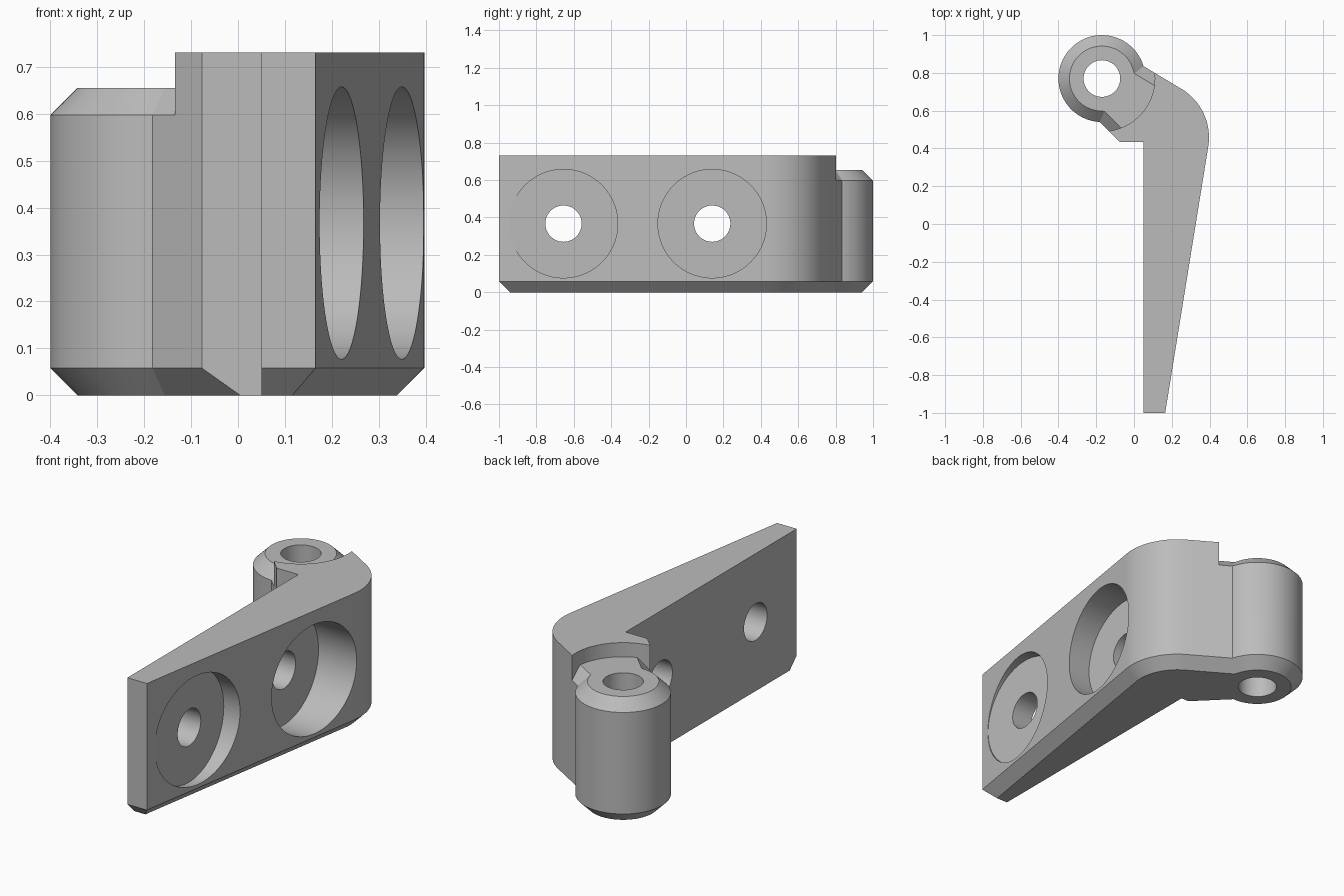
import bpy, bmesh, math
from mathutils import Vector, Matrix

cube = bpy.data.objects.get("Cube")
if cube:
    bpy.data.objects.remove(cube)

HEIGHT, CAP, BEVEL = 0.73, 0.655, 0.058
PIN = Vector((-0.17, 0.77))

grey = bpy.data.materials.new("satin grey")
grey.use_nodes = True
colour = (0.5, 0.5, 0.5, 1)
grey.diffuse_color = colour
grey.node_tree.nodes["Principled BSDF"].inputs["Base Color"].default_value = colour


def arc(centre, radius, start, end, steps):
    angles = [math.radians(start + (end - start) * i / steps) for i in range(steps + 1)]
    return [Vector(centre) + radius * Vector((math.cos(a), math.sin(a))) for a in angles]


def inset(points, bevelled, distance):
    """Move each bevelled edge of a counter-clockwise outline inwards."""
    result = []
    for i, p in enumerate(points):
        before, after = points[i - 1], points[(i + 1) % len(points)]
        d1, d2 = (p - before).normalized(), (after - p).normalized()
        n1, n2 = Vector((-d1.y, d1.x)), Vector((-d2.y, d2.x))
        s1, s2 = distance * bevelled[i - 1], distance * bevelled[i]
        det = n1.x * n2.y - n1.y * n2.x
        if abs(det) < 1e-5:
            result.append(p + n1 * s1)
        else:
            result.append(p + Vector((s1 * n2.y - s2 * n1.y, s2 * n1.x - s1 * n2.x)) / det)
    return result


def finish(name, bm):
    bmesh.ops.recalc_face_normals(bm, faces=bm.faces)
    mesh = bpy.data.meshes.new(name)
    bm.to_mesh(mesh)
    bm.free()
    mesh.materials.append(grey)
    obj = bpy.data.objects.new(name, mesh)
    bpy.context.collection.objects.link(obj)
    return obj


def loft(name, layers):
    """Join matching outlines given as (points, z), and cap both ends."""
    bm = bmesh.new()
    rings = [[bm.verts.new((p.x, p.y, z)) for p in pts] for pts, z in layers]
    for low, high in zip(rings, rings[1:]):
        for i in range(len(low)):
            j = (i + 1) % len(low)
            bm.faces.new((low[i], low[j], high[j], high[i]))
    bm.faces.new(rings[0][::-1])
    bm.faces.new(rings[-1])
    return finish(name, bm)


def cylinder(name, radius, start, length, axis):
    bm = bmesh.new()
    turn = Matrix.Rotation(math.pi / 2, 4, "Y") if axis == "X" else Matrix()
    step = Vector((length / 2, 0, 0)) if axis == "X" else Vector((0, 0, length / 2))
    bmesh.ops.create_cone(bm, cap_ends=True, segments=96, radius1=radius, radius2=radius,
                          depth=length, matrix=Matrix.Translation(Vector(start) + step) @ turn)
    return finish(name, bm)


def cut(target, cutter):
    cutter.hide_render = True
    mod = target.modifiers.new("cut", "BOOLEAN")
    mod.operation, mod.solver, mod.object = "DIFFERENCE", "EXACT", cutter
    bpy.context.view_layer.objects.active = target
    bpy.ops.object.modifier_apply(modifier=mod.name)
    bpy.data.objects.remove(cutter)


# Plan outline: tapered arm, rounded elbow, neck, hinge barrel
barrel = arc(PIN, 0.23, 16.5, 267, 64)
elbow = arc((0.097, 0.458), 0.30, -9.2, 59.2, 24)
outline = ([Vector((0.05, -1)), Vector((0.165, -1))] + elbow + barrel
           + [Vector((-0.077, 0.435)), Vector((0.05, 0.435))])
bevelled = [1] * (len(outline) - 2) + [0, 0]

# Full-height body with a bevelled underside
body = loft("hinge_bracket", [(inset(outline, bevelled, BEVEL), 0),
                              (outline, BEVEL), (outline, HEIGHT)])

# Clearance around the barrel, leaving a bevelled lower cap
clearance = cylinder("clearance_cutter", 0.28, (PIN.x, PIN.y, 0.58), 0.5, "Z")
cap = loft("barrel_cap", [(inset(outline, bevelled, -0.03), CAP - BEVEL - 0.03),
                          (inset(outline, bevelled, BEVEL), CAP)])
cut(clearance, cap)
cut(body, clearance)

# Pin hole, and counterbored screw holes in the arm
cut(body, cylinder("pin_cutter", 0.097, (PIN.x, PIN.y, -0.5), 2, "Z"))
for y in (-0.655, 0.14):
    cut(body, cylinder("counterbore_cutter", 0.29, (0.172, y, 0.367), 1, "X"))
    cut(body, cylinder("screw_cutter", 0.097, (-0.02, y, 0.367), 1, "X"))

bpy.ops.object.select_all(action="DESELECT")
body.select_set(True)
bpy.context.view_layer.objects.active = body
bpy.ops.object.shade_smooth_by_angle(angle=math.radians(20))
